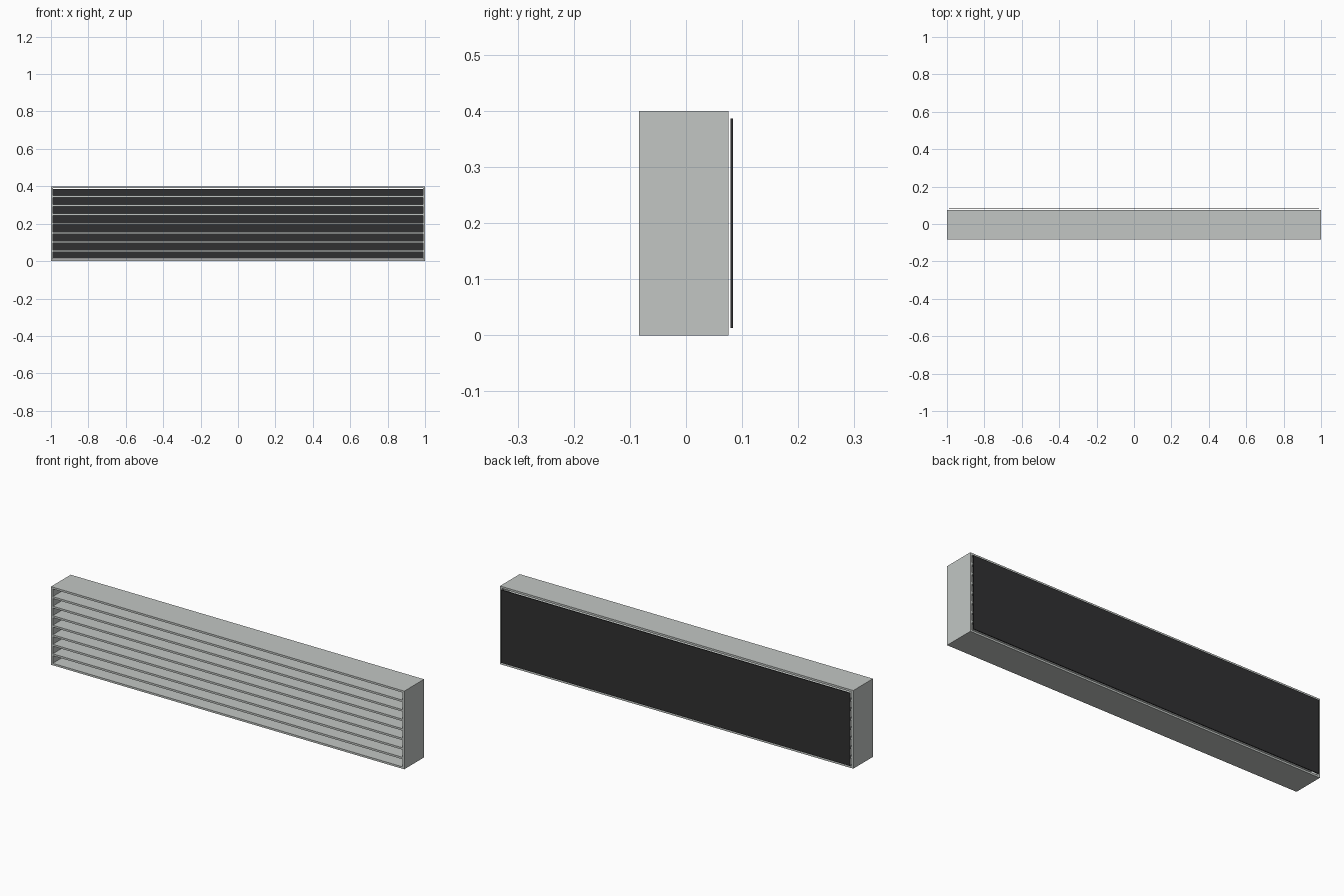
import bpy
import bmesh
from mathutils import Matrix, Vector

old = bpy.data.objects.get("Cube")
if old:
    bpy.data.objects.remove(old, do_unlink=True)


def material(name, color):
    m = bpy.data.materials.new(name)
    m.use_nodes = True
    m.diffuse_color = color
    m.node_tree.nodes["Principled BSDF"].inputs["Base Color"].default_value = color
    return m


def box(name, low, high, mat):
    low, high = Vector(low), Vector(high)
    bm = bmesh.new()
    bmesh.ops.create_cube(bm, size=1, matrix=Matrix.Translation((low + high) / 2)
                          @ Matrix.Diagonal((*(high - low), 1)))
    mesh = bpy.data.meshes.new(name)
    bm.to_mesh(mesh)
    bm.free()
    mesh.materials.append(mat)
    obj = bpy.data.objects.new(name, mesh)
    bpy.context.collection.objects.link(obj)
    return obj


metal = material("light grey metal", (0.54, 0.565, 0.55, 1))
black = material("black mesh", (0.03, 0.03, 0.031, 1))

HEIGHT, FRONT, BACK, WALL = 0.4, -0.0835, 0.0755, 0.01
OPENINGS = 8
pitch = (HEIGHT - WALL) / OPENINGS
inner = 1 - WALL

# Outer frame
box("frame_bottom", (-1, FRONT, 0), (1, BACK, WALL), metal)
box("frame_top", (-1, FRONT, HEIGHT - WALL), (1, BACK, HEIGHT), metal)
box("frame_right", (-1, FRONT, WALL), (-inner, BACK, HEIGHT - WALL), metal)
box("frame_left", (inner, FRONT, WALL), (1, BACK, HEIGHT - WALL), metal)

# Horizontal louvre slats
for i in range(1, OPENINGS):
    z = i * pitch
    box(f"slat_{i}", (-inner, FRONT, z), (inner, BACK, z + WALL), metal)

# Thin screen floating just behind the frame
box("back_screen", (-0.988, 0.0795, 0.0135), (0.988, 0.0835, 0.3865), black)
